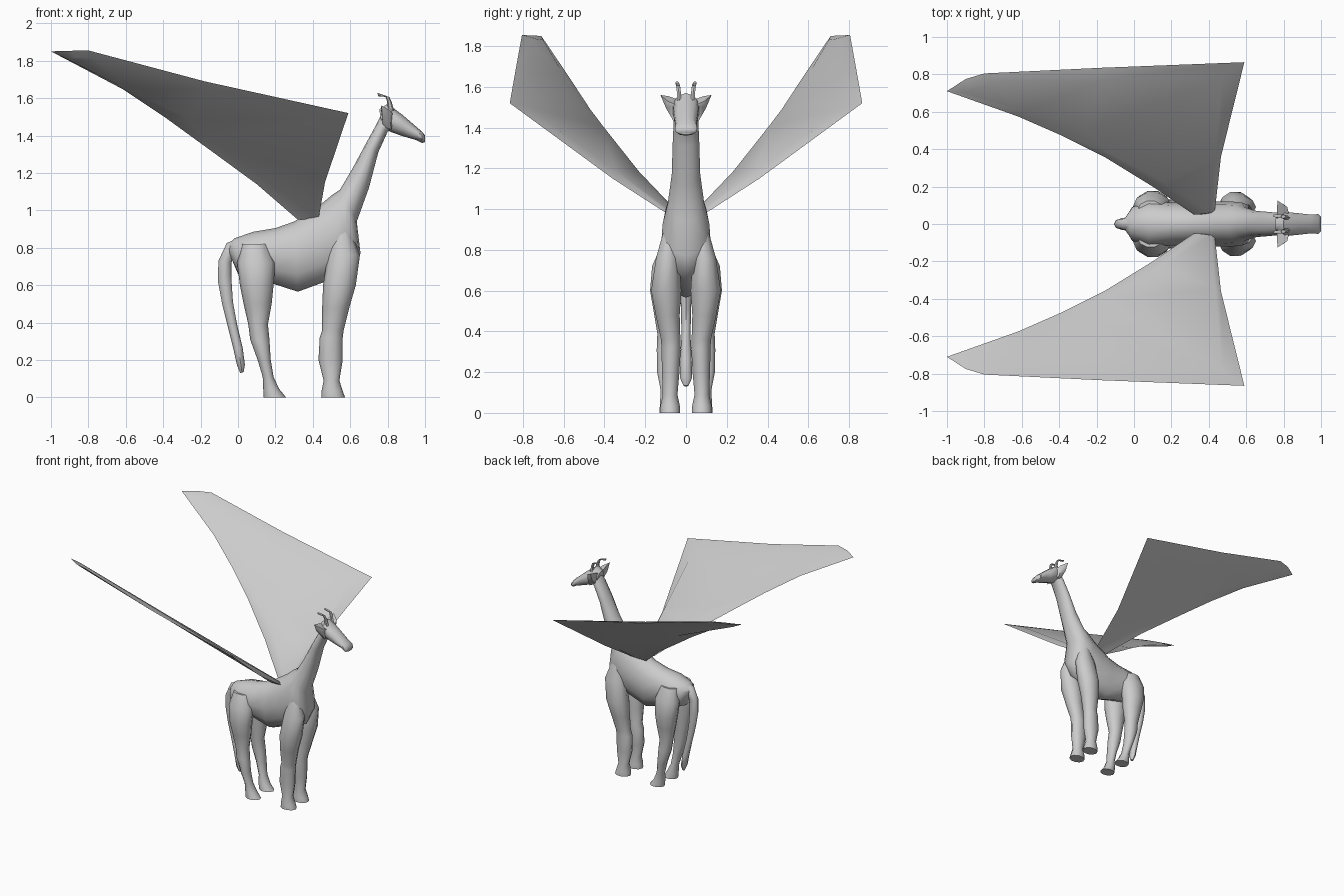
import bpy, bmesh, math
from mathutils import Vector

grey = bpy.data.materials.new("plain grey")
grey.diffuse_color = (0.6, 0.6, 0.6, 1)


def finish(name, bm, angle=50):
    bmesh.ops.recalc_face_normals(bm, faces=bm.faces)
    mesh = bpy.data.meshes.new(name)
    bm.to_mesh(mesh)
    bm.free()
    mesh.materials.append(grey)
    ob = bpy.data.objects.new(name, mesh)
    bpy.context.collection.objects.link(ob)
    bpy.ops.object.select_all(action='DESELECT')
    ob.select_set(True)
    bpy.context.view_layer.objects.active = ob
    bpy.ops.object.shade_smooth_by_angle(angle=math.radians(angle))
    return ob


def loft(name, rings, sides=10):
    """Each ring: (x1, z1, x2, z2, centre y, half width) - an ellipse
    whose one axis runs between two points of the side profile."""
    bm = bmesh.new()
    loops = []
    for x1, z1, x2, z2, yc, hw in rings:
        a, b = Vector((x1, yc, z1)), Vector((x2, yc, z2))
        mid, half = (a + b) / 2, (a - b) / 2
        loops.append([bm.verts.new(mid + half * math.cos(t) + Vector((0, hw * math.sin(t), 0)))
                      for t in (2 * math.pi * i / sides for i in range(sides))])
    for p, q in zip(loops, loops[1:]):
        for i in range(sides):
            j = (i + 1) % sides
            bm.faces.new((p[i], p[j], q[j], q[i]))
    bm.faces.new(loops[0])
    bm.faces.new(loops[-1])
    return finish(name, bm)


# Torso and neck in one sweep from rump to nape
loft("body_and_neck", [
    (-.06, .81, -.03, .73, 0, .03),
    (-.02, .85, .00, .66, 0, .09),
    (.08, .885, .08, .63, 0, .125),
    (.20, .905, .18, .61, 0, .115),
    (.30, .94, .32, .565, 0, .115),
    (.38, .99, .47, .62, 0, .12),
    (.44, 1.03, .61, .67, 0, .12),
    (.50, 1.08, .655, .77, 0, .115),
    (.545, 1.11, .635, .94, 0, .09),
    (.61, 1.22, .70, 1.12, 0, .07),
    (.68, 1.35, .75, 1.31, 0, .065),
    (.74, 1.46, .80, 1.42, 0, .06),
    (.765, 1.51, .83, 1.44, 0, .05)], 12)

# Head tapering to the muzzle
loft("head", [
    (.755, 1.54, .77, 1.45, 0, .04),
    (.80, 1.57, .815, 1.42, 0, .068),
    (.88, 1.51, .885, 1.395, 0, .06),
    (.95, 1.45, .955, 1.375, 0, .052),
    (.985, 1.42, .985, 1.36, 0, .056),
    (1.0, 1.40, 1.0, 1.365, 0, .04)])

# Hanging tail with a thicker tuft
loft("tail", [
    (.02, .86, .02, .78, 0, .035),
    (-.06, .825, -.02, .765, 0, .035),
    (-.105, .73, -.035, .72, 0, .03),
    (-.107, .62, -.035, .63, 0, .028),
    (-.085, .50, -.027, .51, 0, .025),
    (-.055, .38, -.005, .39, 0, .022),
    (-.025, .26, .025, .265, 0, .028),
    (-.005, .17, .037, .175, 0, .03),
    (.012, .13, .03, .135, 0, .012)], 8)


# Legs: (back x, front x, z, centre y, half width)
FRONT = [(.52, .60, .90, .07, .04), (.48, .652, .76, .09, .06),
         (.455, .63, .60, .097, .078), (.45, .595, .48, .09, .062),
         (.45, .565, .36, .075, .05), (.437, .56, .32, .073, .05),
         (.43, .56, .20, .075, .045), (.458, .542, .09, .078, .038),
         (.447, .56, .035, .078, .05), (.445, .572, 0, .078, .05)]
HIND = [(.02, .16, .82, .075, .05), (-.005, .20, .72, .095, .075),
        (.01, .19, .60, .105, .075), (.03, .18, .50, .10, .062),
        (.055, .16, .39, .095, .048), (.065, .168, .31, .10, .046),
        (.105, .175, .20, .10, .044), (.132, .19, .11, .09, .036),
        (.135, .22, .045, .085, .045), (.137, .257, 0, .085, .048)]

# Wing outline from the root round the front corner to the tip and back
OUTLINE = [(.43, .05, .95), (.465, .36, 1.15), (.59, .865, 1.52), (-.18, .835, 1.69),
           (-.80, .805, 1.855), (-.90, .775, 1.853), (-1, .71, 1.85), (-.62, .575, 1.65),
           (-.38, .47, 1.49), (-.16, .36, 1.33), (.10, .20, 1.14), (.32, .05, .95)]
# Matching inner ridge
RIDGE = [(.41, .07, .97), (.43, .36, 1.17), (.47, .79, 1.50), (-.18, .78, 1.66),
         (-.76, .765, 1.82), (-.86, .74, 1.82), (-.92, .71, 1.82), (-.58, .61, 1.65),
         (-.26, .52, 1.48), (-.18, .42, 1.38), (.14, .25, 1.16), (.34, .07, .97)]
NORMAL = Vector((-.354, .937, -1.266)).normalized()


def wing(name, s):
    bm = bmesh.new()

    def add(points, offset=0):
        return [bm.verts.new((v.x, s * v.y, v.z))
                for v in (Vector(p) + NORMAL * offset for p in points)]
    edge = add(OUTLINE)
    n = len(edge)
    for off in (.012, -.012):
        ridge = []
        for p in RIDGE:
            # lay the ridge point on the wing plane before lifting it
            v = Vector(p)
            v -= NORMAL * (v - Vector((.4, .05, .965))).dot(NORMAL)
            ridge += add([v], off)
        for i in range(n):
            j = (i + 1) % n
            bm.faces.new((edge[i], edge[j], ridge[j], ridge[i]))
        for i in range(n // 2 - 1):
            bm.faces.new((ridge[i], ridge[i + 1], ridge[n - 2 - i], ridge[n - 1 - i]))
    finish(name, bm, 60)


for side, s in (("left", 1), ("right", -1)):
    for part, rings in (("front_leg", FRONT), ("hind_leg", HIND)):
        loft(f"{side}_{part}", [(a, z, b, z, s * y, w) for a, b, z, y, w in rings])

    wing(f"{side}_wing", s)

    # Short horn bent backwards
    loft(f"{side}_horn", [
        (.80, 1.54, .835, 1.53, s * .033, .012),
        (.795, 1.59, .822, 1.58, s * .036, .011),
        (.785, 1.615, .81, 1.605, s * .04, .011),
        (.745, 1.628, .75, 1.61, s * .044, .008)], 6)

    # Leaf-shaped ear pointing outwards
    bm = bmesh.new()
    base = [bm.verts.new((x, s * y, z)) for x, y, z in
            ((.765, .03, 1.535), (.83, .045, 1.51), (.82, .06, 1.43), (.775, .045, 1.45))]
    rim = [bm.verts.new((x, s * y, z)) for x, y, z in
           ((.765, .09, 1.555), (.82, .09, 1.53), (.81, .098, 1.495), (.77, .098, 1.50))]
    tip = bm.verts.new((.768, s * .125, 1.56))
    for i in range(4):
        j = (i + 1) % 4
        bm.faces.new((base[i], base[j], rim[j], rim[i]))
        bm.faces.new((rim[i], rim[j], tip))
    bm.faces.new(base)
    finish(f"{side}_ear", bm)
